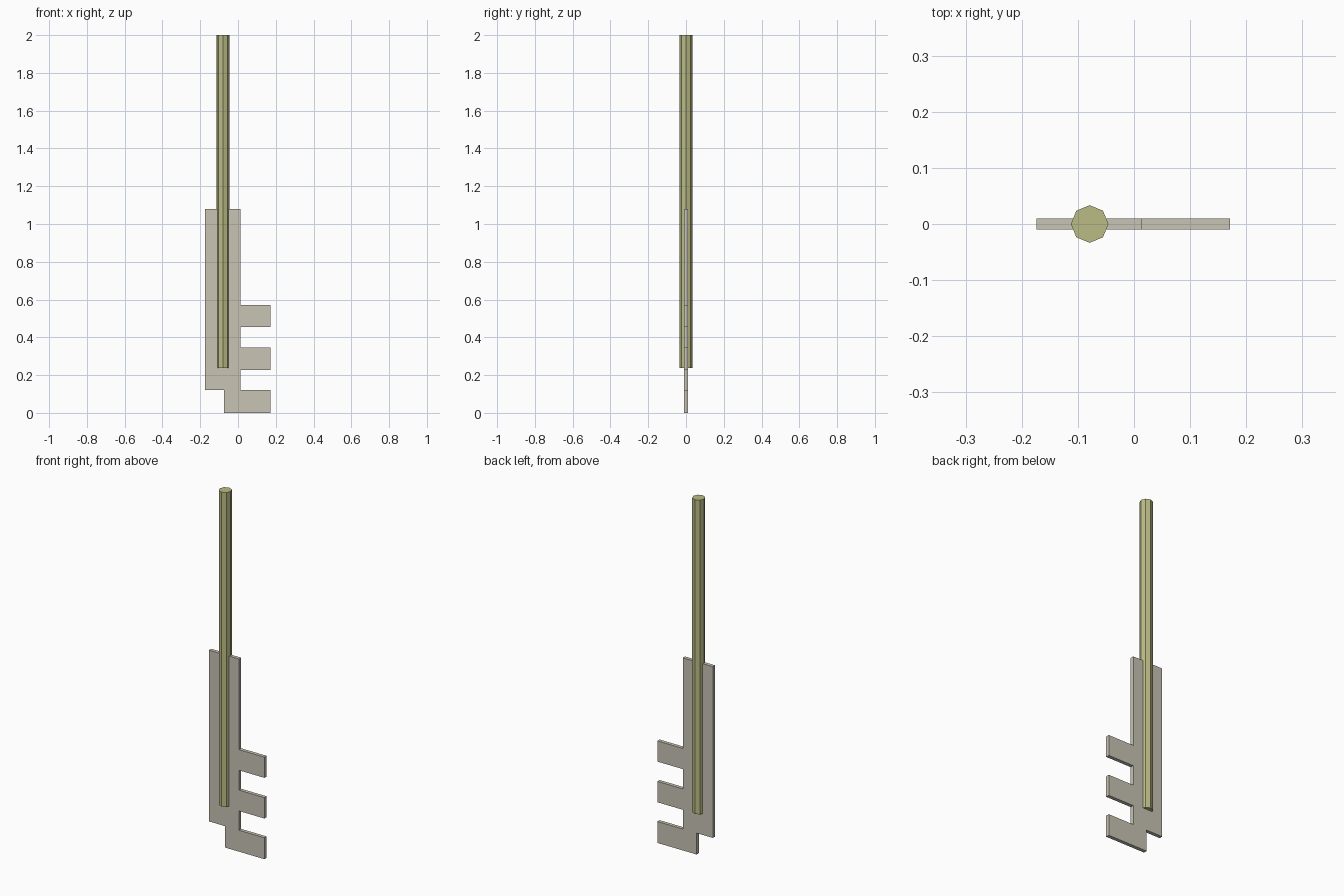
import bpy, bmesh, math

if "Cube" in bpy.data.objects:
    bpy.data.objects.remove(bpy.data.objects["Cube"])


def material(name, rgb):
    m = bpy.data.materials.new(name)
    m.diffuse_color = (*rgb, 1.0)
    m.use_nodes = True
    m.node_tree.nodes["Principled BSDF"].inputs["Base Color"].default_value = m.diffuse_color
    return m


def prism(name, points, start, vector, mat):
    """Extrude a closed flat outline along a vector."""
    bm = bmesh.new()
    face = bm.faces.new([bm.verts.new(start(a, b)) for a, b in points])
    ext = bmesh.ops.extrude_face_region(bm, geom=[face], use_keep_orig=True)
    verts = [g for g in ext["geom"] if isinstance(g, bmesh.types.BMVert)]
    bmesh.ops.translate(bm, verts=verts, vec=vector)
    bmesh.ops.recalc_face_normals(bm, faces=bm.faces)
    mesh = bpy.data.meshes.new(name)
    bm.to_mesh(mesh)
    bm.free()
    mesh.materials.append(mat)
    obj = bpy.data.objects.new(name, mesh)
    bpy.context.collection.objects.link(obj)
    return obj


stone = material("warm grey", (0.58, 0.55, 0.46))
olive = material("pale olive", (0.50, 0.50, 0.24))

# Flat toothed plate: outline in x and z, with three teeth on the right
tip, root = 0.171, 0.013
outline = [(-0.174, 1.08), (-0.174, 0.12), (-0.073, 0.12), (-0.073, 0.0), (tip, 0.0), (tip, 0.12), (root, 0.12)]
for low, high in ((0.228, 0.345), (0.456, 0.572)):
    outline += [(root, low), (tip, low), (tip, high), (root, high)]
outline.append((root, 1.08))
prism("toothed_plate", outline, lambda x, z: (x, -0.01, z), (0, 0.02, 0), stone)

# Octagonal shaft running through the plate
octagon = [(-0.079 + 0.0335 * math.cos(i * math.pi / 4), 0.0335 * math.sin(i * math.pi / 4)) for i in range(8)]
prism("shaft", octagon, lambda x, y: (x, y, 0.238), (0, 0, 1.762), olive)
